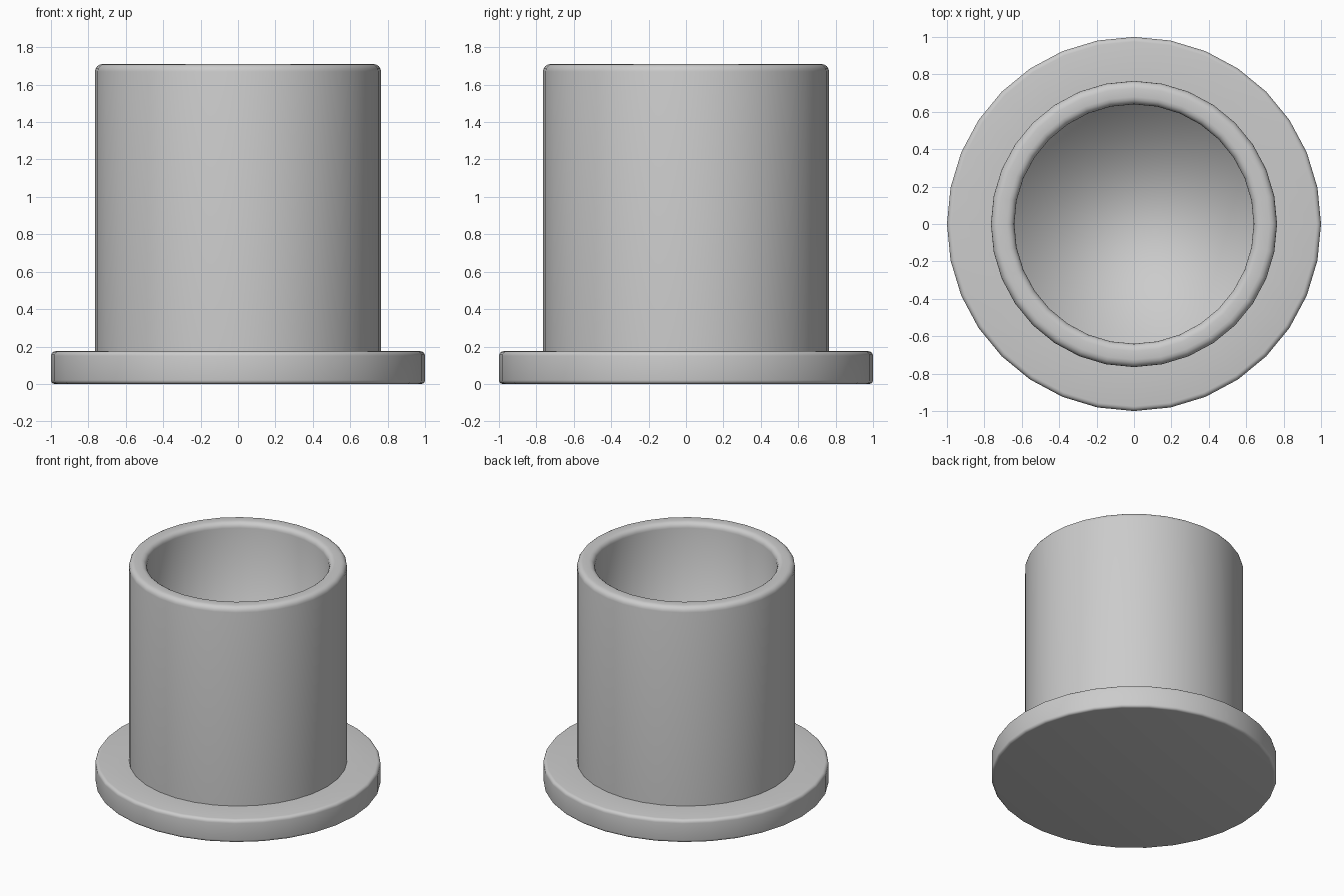
import bpy, bmesh
from math import sin, cos, pi

if "Cube" in bpy.data.objects:
    bpy.data.objects.remove(bpy.data.objects["Cube"])

SIDES = 32


def rounded(cx, cz, r, start, steps=4):
    """Quarter-circle of profile points, counter-clockwise from start angle."""
    return [(cx + r * cos(start + i * pi / 2 / steps),
             cz + r * sin(start + i * pi / 2 / steps)) for i in range(steps + 1)]


def lathe(name, profile, sharp_rings):
    """Revolve a profile around z, capping both ends."""
    bm = bmesh.new()
    rings = [[bm.verts.new((r * cos(2 * pi * k / SIDES), r * sin(2 * pi * k / SIDES), z))
              for k in range(SIDES)] for r, z in profile]
    for a, b in zip(rings, rings[1:]):
        for k in range(SIDES):
            n = (k + 1) % SIDES
            bm.faces.new((a[k], a[n], b[n], b[k]))
    bm.faces.new(rings[0][::-1])
    bm.faces.new(rings[-1])
    for f in bm.faces:
        f.smooth = True
    for i in sharp_rings:
        for k in range(SIDES):
            bm.edges.get((rings[i][k], rings[i][(k + 1) % SIDES])).smooth = False
    bm.normal_update()
    mesh = bpy.data.meshes.new(name)
    bm.to_mesh(mesh)
    bm.free()
    obj = bpy.data.objects.new(name, mesh)
    bpy.context.collection.objects.link(obj)
    return obj


# Base flange: rounded at both edges
profile = rounded(0.98, 0.02, 0.02, -pi / 2) + rounded(0.975, 0.15, 0.025, 0)
# Cup wall: rises from the flange to a rounded lip
junction = len(profile)
profile += [(0.765, 0.175)]
profile += rounded(0.725, 1.67, 0.04, 0) + rounded(0.68, 1.67, 0.04, pi / 2)
# Bore: down to a softly shaded closed floor
profile += [(0.64, 0.20)]

lathe("flanged_cup", profile, [junction])
